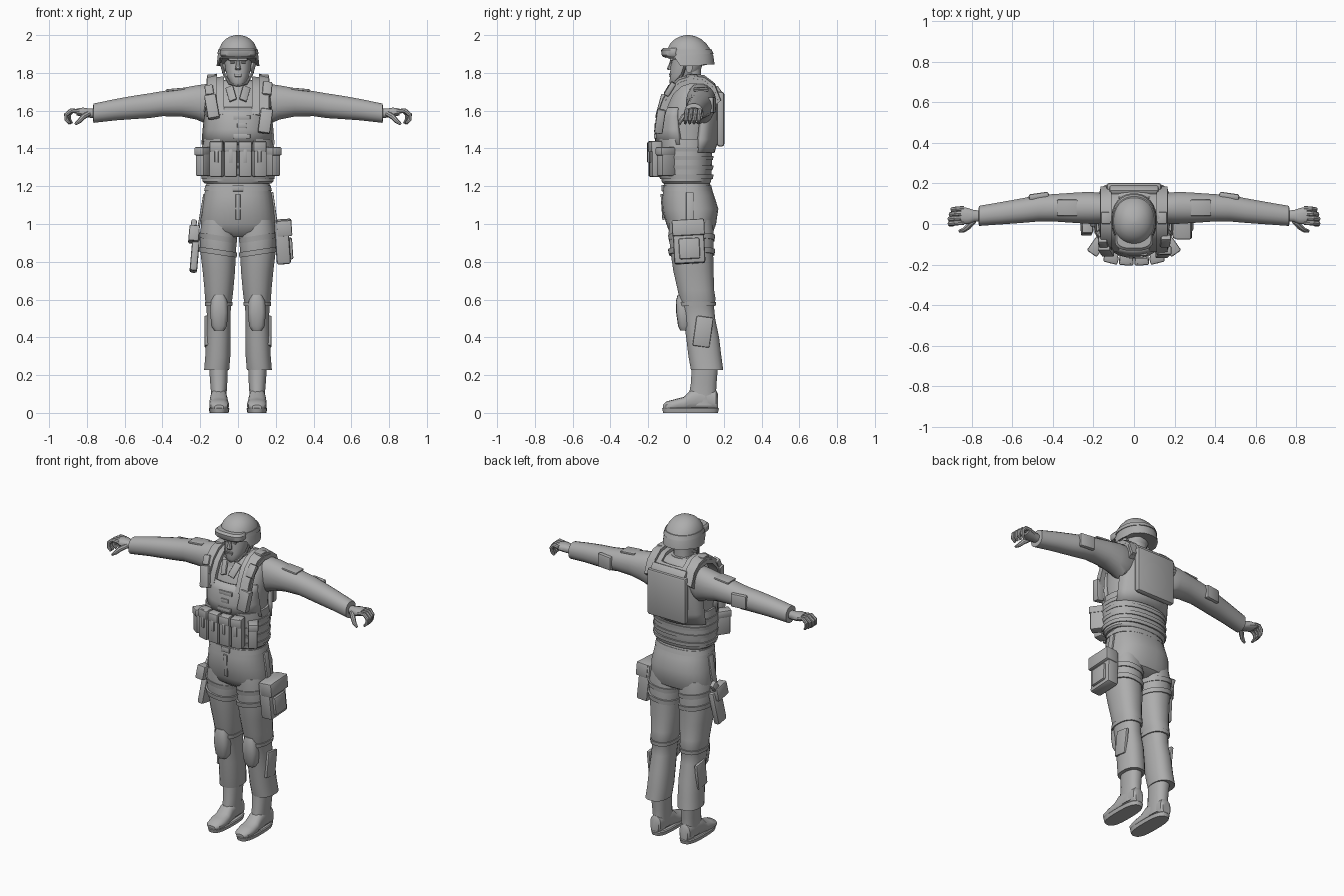
import bpy, bmesh, math
from mathutils import Matrix, Vector, Euler

if "Cube" in bpy.data.objects:
    bpy.data.objects.remove(bpy.data.objects["Cube"], do_unlink=True)

GREY = (0.42, 0.42, 0.42, 1)
mat = bpy.data.materials.new("plain grey")
mat.use_nodes = True
mat.diffuse_color = GREY
mat.node_tree.nodes["Principled BSDF"].inputs["Base Color"].default_value = GREY
SIDES = ((1, "left_"), (-1, "right_"))
made = []


def finish(name, bm, s=1):
    """Turn a bmesh into an object; s = -1 mirrors it across x."""
    for v in bm.verts:
        v.co.x *= s
    bmesh.ops.recalc_face_normals(bm, faces=bm.faces)
    me = bpy.data.meshes.new(name)
    bm.to_mesh(me)
    bm.free()
    me.materials.append(mat)
    ob = bpy.data.objects.new(name, me)
    bpy.context.collection.objects.link(ob)
    made.append(ob)
    return ob


def skin(bm, rings, caps=True):
    n = len(rings[0])
    for a, b in zip(rings, rings[1:]):
        for i in range(n):
            bm.faces.new((a[i], a[(i + 1) % n], b[(i + 1) % n], b[i]))
    if caps:
        bm.faces.new(rings[0])
        bm.faces.new(rings[-1])


def loft(name, axis, rows, s=1, n=20, p=2.4, edit=None, caps=True):
    """Rounded sections along an axis; row = (t, a0, a1, b0, b1) bounds."""
    bm = bmesh.new()
    rings = []
    for t, a0, a1, b0, b1 in rows:
        ring = []
        for i in range(n):
            w = 2 * math.pi * (i + .5) / n
            c, d = math.cos(w), math.sin(w)
            a = (a0 + a1) / 2 + (a1 - a0) / 2 * math.copysign(abs(c) ** (2 / p), c)
            b = (b0 + b1) / 2 + (b1 - b0) / 2 * math.copysign(abs(d) ** (2 / p), d)
            ring.append(bm.verts.new({"x": (t, a, b), "y": (a, t, b), "z": (a, b, t)}[axis]))
        rings.append(ring)
    skin(bm, rings, caps)
    if edit:
        for v in bm.verts:
            edit(v.co)
    return finish(name, bm, s)


def box(name, c, size, rot=(0, 0, 0), s=1, bevel=.008):
    bm = bmesh.new()
    bmesh.ops.create_cube(bm, size=1)
    bmesh.ops.scale(bm, vec=size, verts=bm.verts)
    bmesh.ops.bevel(bm, geom=bm.edges[:], offset=min(bevel, min(size) * .35),
                    segments=2, profile=.5, affect='EDGES')
    m = Matrix.Translation(c) @ Euler([math.radians(r) for r in rot]).to_matrix().to_4x4()
    bmesh.ops.transform(bm, matrix=m, verts=bm.verts)
    return finish(name, bm, s)


def tube(name, pts, radii, s=1, n=8):
    """Tapered round tube along a short path."""
    bm = bmesh.new()
    P = [Vector(p) for p in pts]
    rings = []
    for k, p in enumerate(P):
        d = (P[min(k + 1, len(P) - 1)] - P[max(k - 1, 0)]).normalized()
        u = d.orthogonal() if abs(d.y) > .9 else d.cross(Vector((0, 1, 0)))
        u.normalize()
        v = d.cross(u)
        rings.append([bm.verts.new(p + radii[k] * (u * math.cos(2 * math.pi * i / n)
                      + v * math.sin(2 * math.pi * i / n))) for i in range(n)])
    skin(bm, rings)
    return finish(name, bm, s)


def shell(name, rows, thick, s=1, cx=0, cols=10):
    """Curved panel; row = (z, half width, y at middle, y at edge)."""
    bm = bmesh.new()
    grid = [[bm.verts.new((cx + w * u, ym + (ye - ym) * abs(u) ** 2.5, z))
             for u in [2 * i / cols - 1 for i in range(cols + 1)]] for z, w, ym, ye in rows]
    for a, b in zip(grid, grid[1:]):
        for i in range(cols):
            bm.faces.new((a[i], a[i + 1], b[i + 1], b[i]))
    ob = finish(name, bm, s)
    mod = ob.modifiers.new("thickness", 'SOLIDIFY')
    mod.thickness, mod.offset = thick, 0
    return ob


# Torso, neck and trouser seat
loft("shirt_torso", "z", [(1.18, -.165, .165, -.11, .12), (1.35, -.17, .17, -.12, .125),
     (1.5, -.175, .175, -.135, .145), (1.6, -.18, .18, -.115, .16), (1.67, -.175, .175, -.085, .155),
     (1.72, -.155, .155, -.055, .14), (1.75, -.11, .11, -.04, .12), (1.765, -.06, .06, -.03, .09)], n=28)
loft("neck", "z", [(1.68, -.06, .06, -.04, .09), (1.75, -.055, .055, -.035, .08),
                   (1.83, -.055, .055, -.04, .08)], n=16)
loft("shirt_collar", "z", [(1.68, -.09, .09, -.075, .12), (1.73, -.075, .075, -.06, .105),
                           (1.765, -.066, .066, -.05, .095)])
loft("trouser_seat", "z", [(.93, -.1, .1, -.05, .1), (.96, -.19, .19, -.09, .145),
     (1.0, -.198, .198, -.105, .16), (1.08, -.19, .19, -.128, .172), (1.15, -.18, .18, -.125, .15),
     (1.23, -.165, .165, -.115, .122)], n=28)
loft("waist_belt", "z", [(1.175, -.18, .18, -.124, .142), (1.205, -.174, .174, -.121, .134)], n=28)
box("belt_buckle", (0, -.123, 1.19), (.06, .015, .035))
box("trouser_fly", (0, -.124, 1.09), (.025, .012, .14), rot=(4, 0, 0))

# Head with simple face
loft("head", "z", [(1.735, -.028, .028, -.08, -.02), (1.75, -.045, .045, -.088, .02),
     (1.785, -.06, .06, -.085, .055), (1.82, -.068, .068, -.084, .08), (1.86, -.073, .073, -.078, .095),
     (1.93, -.073, .073, -.08, .095)], p=2.2)
loft("nose", "z", [(1.815, -.015, .015, -.097, -.07), (1.822, -.017, .017, -.102, -.07),
                   (1.85, -.01, .01, -.09, -.07), (1.87, -.008, .008, -.083, -.07)], n=8)
box("brow", (0, -.077, 1.871), (.1, .018, .014))
for z, w in ((1.793, .044), (1.783, .036)):
    box("lip", (0, -.084, z), (w, .012, .008), bevel=.003)
for s, side in SIDES:
    box(side + "eye", (.029, -.078, 1.855), (.024, .008, .009), s=s, bevel=.003)
    loft(side + "ear", "x", [(.066, .0, .03, 1.805, 1.86), (.086, -.002, .034, 1.80, 1.862)], s, n=10)
    tube(side + "chin_strap", [(.09, .0, 1.85), (.072, -.02, 1.79), (.045, -.06, 1.745),
                               (0, -.075, 1.733)], [.007] * 4, s)


# Helmet with raised front edge, and goggles pushed up on it
def lift_front(co):
    if co.z < 1.87 and co.y < -.04:
        co.z += .042
    elif co.z < 1.87 and co.y > .09:
        co.z += .008


loft("helmet", "z", [(1.838, -.106, .106, -.105, .142), (1.836, -.114, .114, -.116, .152),
     (1.89, -.108, .108, -.108, .146), (1.925, -.101, .101, -.1, .13), (1.955, -.088, .088, -.084, .108),
     (1.978, -.068, .068, -.06, .082), (1.993, -.042, .042, -.032, .053), (2.0, -.012, .012, 0, .02)],
     n=28, p=2.15, edit=lift_front)
loft("goggle_strap", "z", [(1.9, -.11, .11, -.11, .147), (1.925, -.105, .105, -.105, .136)], n=28, p=2.15)
loft("goggles", "z", [(1.885, -.088, .088, -.122, -.02), (1.895, -.095, .095, -.13, -.02),
                      (1.92, -.095, .095, -.132, -.02), (1.932, -.085, .085, -.12, -.02)], n=24, p=2.8)

# Armour vest: waist, chest bib, back panel
loft("vest_waist", "z", [(1.215, -.178, .178, -.122, .128), (1.225, -.188, .188, -.13, .134),
     (1.3, -.192, .192, -.136, .138), (1.4, -.192, .192, -.15, .14), (1.45, -.186, .186, -.155, .145)], n=28)
for z in (1.25, 1.3, 1.35, 1.395):
    loft("vest_webbing", "z", [(z - .011, -.194, .194, -.138, .144), (z + .011, -.197, .197, -.145, .146)], n=28)
shell("vest_chest", [(1.42, .184, -.15, -.03), (1.5, .178, -.155, -.04), (1.57, .17, -.142, -.045),
                     (1.615, .165, -.122, -.04)], .024)
shell("vest_back", [(1.38, .18, .138, .06), (1.45, .178, .16, .07), (1.6, .17, .175, .085),
                    (1.69, .16, .165, .09), (1.735, .14, .14, .09)], .026)
box("back_plate", (0, .183, 1.555), (.27, .04, .29), bevel=.014)
box("back_plate_flap", (0, .165, 1.705), (.24, .035, .05), rot=(35, 0, 0))
for z, w in ((1.565, .09), (1.465, .09), (1.52, .05)):
    box("chest_tab", (.02, -.163 + max(0, z - 1.5) * .2, z), (w, .015, .025), bevel=.004)

for s, side in SIDES:
    # Shoulder straps, swept from chest to back as a flat ribbon
    path = [(-.128, 1.58), (-.105, 1.65), (-.075, 1.71), (-.03, 1.752), (.03, 1.772),
            (.09, 1.765), (.14, 1.725), (.165, 1.65)]
    for part, x0, x1, lift in (("vest_yoke", .075, .168, 0), ("shoulder_strap", .11, .165, .014)):
        bm = bmesh.new()
        rings = []
        for y, z in path:
            d = Vector((0, y - .03, z - 1.55)).normalized()
            o = Vector((0, y, z)) + d * lift
            rings.append([bm.verts.new(o + d * h + Vector((x, 0, -.012 * (x > .15))))
                          for x, h in ((x0, -.015), (x1, -.015), (x1, .01), (x0, .01))])
        skin(bm, rings)
        finish(side + part, bm, s)
    box(side + "strap_buckle", (.138, .03, 1.782), (.05, .06, .02), s=s)
    box(side + "collar_flap", (.036, -.085, 1.69), (.042, .012, .09), rot=(-30, 22, 10), s=s, bevel=.004)
    # Ammunition pouches across the front
    for x, y, a in ((.038, -.17, 3), (.113, -.16, 14)):
        box(side + "magazine_pouch", (x, y, 1.345), (.068, .055, .19), rot=(0, 0, a), s=s)
        box(side + "pouch_flap", (x, y - .014, 1.41), (.071, .04, .055), rot=(0, 0, a), s=s)
        box(side + "pouch_tab", (x, y - .029, 1.36), (.02, .012, .07), rot=(0, 0, a), s=s)
    box(side + "side_pouch", (.178, -.105, 1.33), (.055, .09, .15), rot=(0, 0, 35), s=s)
    box(side + "side_pouch_flap", (.182, -.108, 1.385), (.06, .094, .045), rot=(0, 0, 35), s=s)

    # Sleeves, cuffs and elbow patches
    loft(side + "sleeve", "x", [(.1, .0, .14, 1.56, 1.745), (.17, .0, .155, 1.53, 1.742),
         (.22, .0, .16, 1.552, 1.735), (.3, .005, .155, 1.568, 1.72), (.4, .012, .148, 1.57, 1.704),
         (.47, .012, .145, 1.56, 1.692), (.55, .005, .128, 1.555, 1.68), (.65, -.002, .11, 1.548, 1.662),
         (.765, -.01, .09, 1.535, 1.638), (.768, .005, .075, 1.55, 1.62)], s, p=2.2)
    box(side + "elbow_patch", (.47, .138, 1.63), (.1, .03, .085), rot=(0, 0, -8), s=s, bevel=.01)
    box(side + "sleeve_pocket", (.33, .08, 1.712), (.1, .08, .012), rot=(0, 5, 0), s=s)

    # Hands with curled fingers
    loft(side + "palm", "x", [(.74, .015, .065, 1.56, 1.61), (.79, .01, .07, 1.562, 1.612),
         (.82, -.002, .08, 1.565, 1.617), (.855, .0, .086, 1.575, 1.612)], s, n=12)
    for i, name in enumerate(("index", "middle", "ring", "little")):
        y, k = .008 + i * .023, (1, 1, .92, .8)[i]
        tube(side + name + "_finger", [(.84, y, 1.596), (.84 + .045 * k, y - .003, 1.6),
             (.84 + .07 * k, y - .006, 1.578), (.84 + .068 * k, y - .01, 1.552),
             (.84 + .05 * k, y - .012, 1.532)], [.012, .0125, .012, .011, .007], s)
    tube(side + "thumb", [(.79, .015, 1.585), (.82, -.015, 1.567), (.84, -.03, 1.545),
                          (.862, -.035, 1.528)], [.014, .015, .012, .007], s)

    # Trouser legs with open cuffs
    loft(side + "trouser_leg", "z", [(1.02, .02, .19, -.09, .14), (.95, .004, .203, -.093, .148),
         (.85, .01, .2, -.083, .145), (.75, .015, .188, -.068, .147), (.65, .024, .178, -.045, .15),
         (.6, .03, .175, -.035, .158), (.575, .036, .168, -.028, .148), (.5, .04, .165, -.015, .155),
         (.4, .038, .17, .0, .176), (.3, .04, .174, .012, .188), (.228, .046, .18, .025, .198),
         (.232, .062, .16, .04, .175)], s, p=2.3)
    for z in (.925, .85):
        def tilt(co, z=z):
            co.z += (co.x - .1) * .15
        loft(side + "thigh_strap", "z", [(z - .014, .006, .206, -.091, .152),
             (z + .014, .004, .209, -.096, .155)], s, edit=tilt)
    loft(side + "knee_pad", "z", [(.435, .075, .125, -.03, .03), (.46, .058, .142, -.042, .03),
         (.53, .052, .148, -.052, .03), (.59, .056, .144, -.054, .03), (.625, .07, .13, -.045, .03)], s, n=14, p=2.8)
    loft(side + "knee_strap", "z", [(.565, .03, .174, -.036, .158), (.588, .028, .177, -.038, .16)], s)
    box(side + "calf_pocket", (.168, .09, .43), (.02, .09, .16), rot=(-8, 0, 0), s=s)

    # Boots
    loft(side + "boot_shaft", "z", [(.04, .06, .145, .01, .165), (.1, .06, .143, .015, .16),
         (.16, .056, .148, .025, .163), (.26, .052, .155, .03, .172)], s, n=16)
    loft(side + "boot_foot", "y", [(-.122, .075, .125, .015, .042), (-.105, .055, .145, .012, .06),
         (-.06, .047, .153, .01, .072), (-.01, .05, .152, .01, .085), (.03, .056, .148, .01, .125),
         (.08, .06, .145, .01, .14), (.16, .065, .14, .012, .12), (.17, .075, .13, .015, .1)], s, n=14)
    loft(side + "boot_sole", "z", [(0, .05, .15, -.122, .17), (.022, .045, .155, -.127, .175),
                                   (.028, .05, .15, -.12, .17)], s, n=24, p=2.8)

# Radio on the right of the chest, pouch on the left
box("chest_radio", (-.138, -.125, 1.62), (.062, .045, .13), rot=(-15, -10, 0))
box("radio_top", (-.152, -.09, 1.705), (.045, .035, .06), rot=(-30, -8, 0))
box("chest_pouch", (.145, -.138, 1.545), (.065, .045, .13), rot=(-8, 8, 0))
box("strap_clip", (.155, -.085, 1.715), (.05, .03, .08), rot=(-32, 5, 0))

# Thigh bag on the left
box("thigh_bag", (.235, .015, .905), (.075, .165, .23), rot=(3, -4, 0), bevel=.012)
box("thigh_bag_flap", (.245, .012, .98), (.08, .172, .085), rot=(3, -4, 0))
box("thigh_bag_pocket", (.272, .018, .87), (.035, .11, .11), rot=(3, -4, 0))
box("bag_hanger", (.192, .02, 1.08), (.014, .04, .18), rot=(0, -8, 0))

# Holster with pistol grip on the right
box("holster", (-.228, .01, .85), (.04, .085, .21), rot=(-10, 5, 0), bevel=.012)
box("holster_top", (-.233, .0, .945), (.055, .105, .085), rot=(-10, 5, 0))
box("pistol_grip", (-.235, .045, .985), (.03, .045, .07), rot=(-35, 5, 0))
box("holster_hanger", (-.195, .01, 1.06), (.012, .045, .2), rot=(0, 10, 0))

# Smooth shading with sharp creases kept
for ob in bpy.context.selected_objects:
    ob.select_set(False)
for ob in made:
    ob.select_set(True)
bpy.context.view_layer.objects.active = made[0]
bpy.ops.object.shade_smooth_by_angle(angle=math.radians(35))
